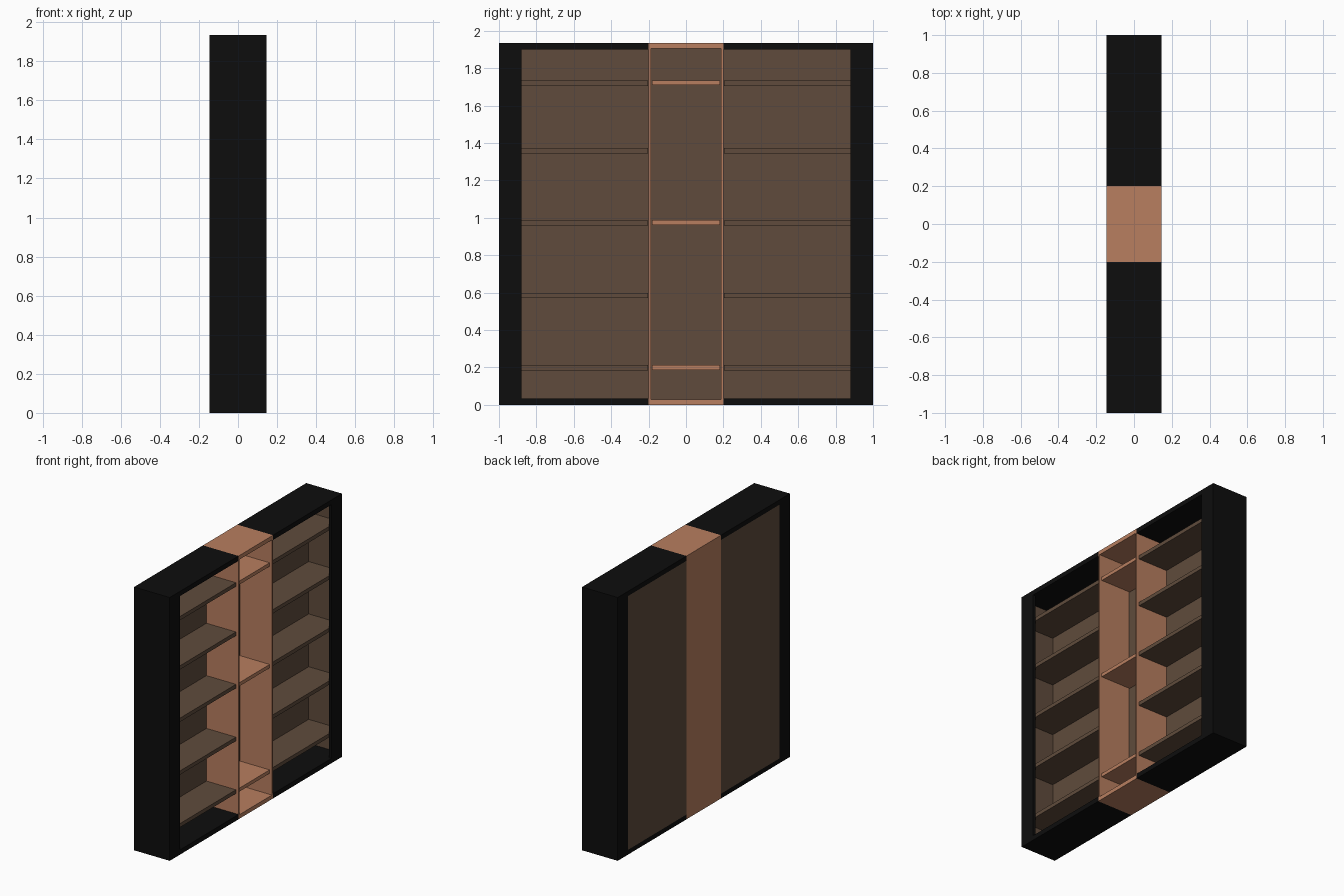
import bpy, bmesh

if "Cube" in bpy.data.objects:
    bpy.data.objects.remove(bpy.data.objects["Cube"])

def material(name, rgb):
    m = bpy.data.materials.new(name)
    m.diffuse_color = (*rgb, 1)
    m.use_nodes = True
    m.node_tree.nodes["Principled BSDF"].inputs["Base Color"].default_value = m.diffuse_color
    return m

BLACK = material("black paint", (0.004, 0.004, 0.004))
BROWN = material("dark brown wood", (0.115, 0.071, 0.045))
ORANGE = material("copper wood", (0.48, 0.21, 0.115))

def box(name, x, y, z, mat):
    """Axis-aligned box from (min, max) ranges."""
    bm = bmesh.new()
    bmesh.ops.create_cube(bm, size=1)
    for v in bm.verts:
        v.co = [r[0] if c < 0 else r[1] for c, r in zip(v.co, (x, y, z))]
    me = bpy.data.meshes.new(name)
    bm.to_mesh(me)
    bm.free()
    me.materials.append(mat)
    ob = bpy.data.objects.new(name, me)
    bpy.context.collection.objects.link(ob)
    return ob

def sided(name, s, x, y, z, mat):
    """Box on the left (s=-1) or right (s=1) half."""
    box(name, x, tuple(sorted((s * y[0], s * y[1]))), z, mat)

D, H, T = 0.145, 1.935, 0.035   # half depth, height, top/bottom thickness
FRONT, BACK = D - 0.02, -0.115  # rear of face frame, front of back panel

for s, side in ((-1, "left"), (1, "right")):
    # black carcass
    sided(side + "_top", s, (-D, D), (0.2, 1), (H - T, H), BLACK)
    sided(side + "_bottom", s, (-D, D), (0.2, 1), (0, T), BLACK)
    sided(side + "_side", s, (-D, D), (0.99, 1), (T, H - T), BLACK)
    sided(side + "_front_stile", s, (FRONT, D), (0.88, 0.99), (T, H - T), BLACK)
    sided(side + "_back_stile", s, (-D, BACK - 0.01), (0.88, 0.99), (T, H - T), BLACK)
    # brown inside
    sided(side + "_side_lining", s, (BACK, FRONT), (0.985, 0.99), (T, H - T), BROWN)
    sided(side + "_inner_back", s, (BACK - 0.01, BACK), (0.2, 0.99), (T, H - T), BROWN)
    sided(side + "_outer_back", s, (-D, BACK - 0.01), (0.2, 0.88), (T, H - T), BROWN)
    for i, z in enumerate((0.198, 0.585, 0.973, 1.358, 1.72)):
        sided(f"{side}_shelf_{i + 1}", s, (BACK, FRONT), (0.202, 0.985),
              (z - 0.014, z + 0.014), BROWN)
    # tower wall
    sided(side + "_tower_wall", s, (-D, D), (0.187, 0.2), (0.03, H - 0.03), ORANGE)

# centre tower
box("tower_top", (-D, D), (-0.2, 0.2), (H - 0.03, H), ORANGE)
box("tower_bottom", (-D, D), (-0.2, 0.2), (0, 0.03), ORANGE)
box("tower_inner_back", (BACK - 0.01, BACK), (-0.187, 0.187), (0.03, H - 0.03), BROWN)
box("tower_outer_back", (-D, BACK - 0.01), (-0.187, 0.187), (0.03, H - 0.03), ORANGE)
for i, z in enumerate((0.2, 0.975, 1.722)):
    box(f"tower_shelf_{i + 1}", (BACK, D - 0.015), (-0.182, 0.182),
        (z - 0.013, z + 0.013), ORANGE)
